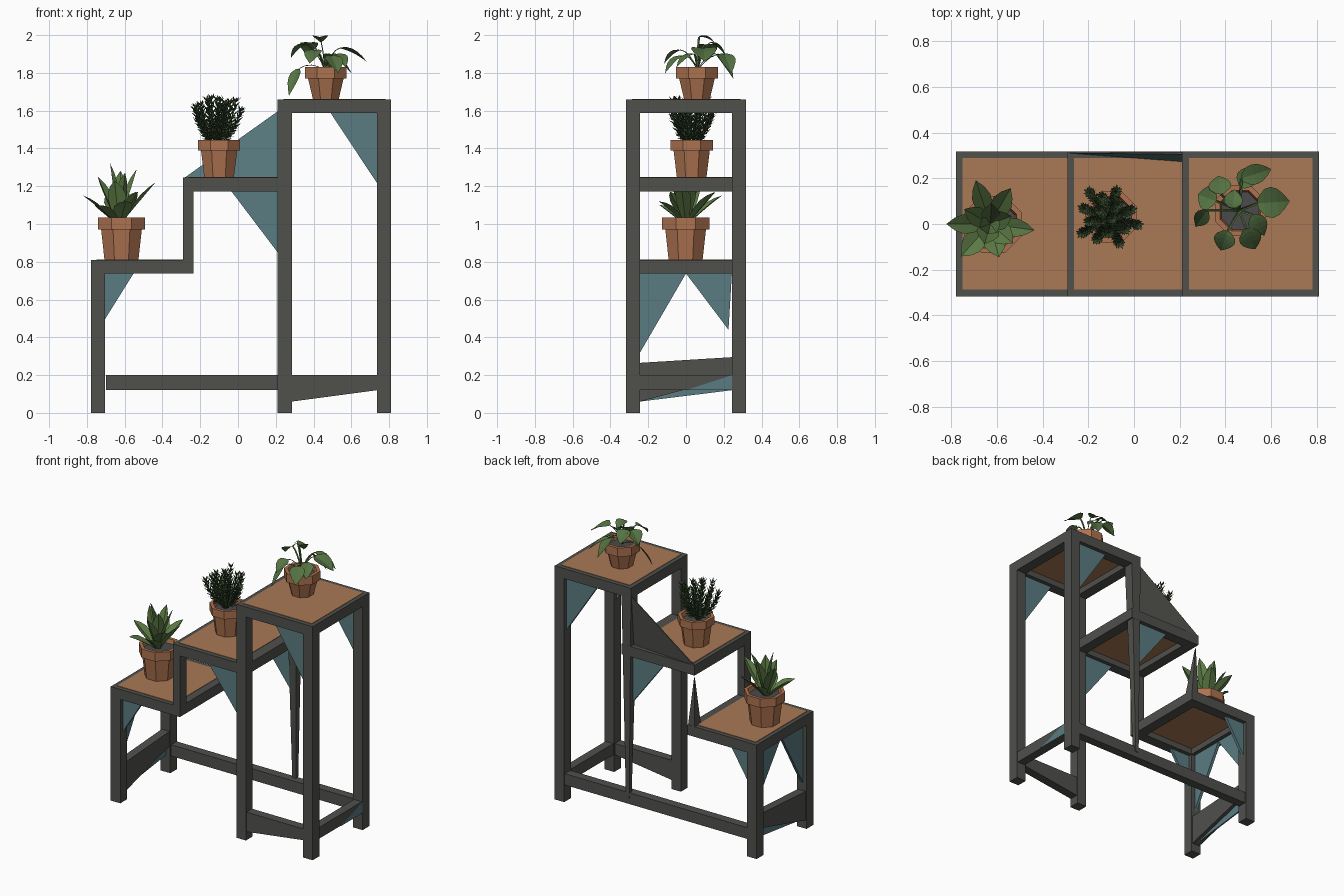
import bpy, math, random
from mathutils import Vector as V

if "Cube" in bpy.data.objects:
    bpy.data.objects.remove(bpy.data.objects["Cube"])

random.seed(4)

def mat(name, r, g, b):
    m = bpy.data.materials.new(name)
    m.diffuse_color = (r, g, b, 1)
    m.use_nodes = True
    m.node_tree.nodes["Principled BSDF"].inputs["Base Color"].default_value = m.diffuse_color
    return m

GRAY = mat("charcoal frame", 0.08, 0.08, 0.073)
TEAL = mat("teal brace", 0.10, 0.20, 0.22)
WOOD = mat("wood top", 0.40, 0.19, 0.09)
CLAY = mat("terracotta", 0.42, 0.17, 0.08)
SOIL = mat("soil", 0.07, 0.07, 0.07)
BROAD = mat("succulent green", 0.11, 0.20, 0.06)
HERB = mat("herb green", 0.04, 0.075, 0.027)
VINE = mat("vine green", 0.09, 0.17, 0.055)

def mesh(name, verts, faces, *mats):
    me = bpy.data.meshes.new(name)
    me.from_pydata([tuple(v) for v in verts], [], faces)
    for m in mats:
        me.materials.append(m)
    ob = bpy.data.objects.new(name, me)
    bpy.context.collection.objects.link(ob)
    return ob

BOX = [(0, 2, 3, 1), (4, 5, 7, 6), (0, 1, 5, 4), (2, 6, 7, 3), (0, 4, 6, 2), (1, 3, 7, 5)]

def box(name, xs, ys, zs, m, warp=None):
    vs = [V((x, y, z)) for z in zs for y in ys for x in xs]
    return mesh(name, [warp(v) for v in vs] if warp else vs, BOX, m)

def plate(name, tri, offset, *mats):
    """Triangular plate, thickened along offset."""
    a = [V(p) for p in tri]
    b = [p + V(offset) for p in a]
    return mesh(name, a + b, [(0, 1, 2), (5, 4, 3), (1, 0, 3, 4), (2, 1, 4, 5), (0, 2, 5, 3)], *mats)

# frame legs
Y, T = 0.318, 0.075
FRONT, BACK = (-Y, -Y + T), (Y - T, Y)
for side, ys in (("front", FRONT), ("back", BACK)):
    box(side + "_left_leg", (-0.778, -0.703), ys, (0, 0.81), GRAY)
    box(side + "_right_leg", (0.735, 0.81), ys, (0, 1.66), GRAY)
box("front_middle_leg", (0.21, 0.285), FRONT, (0, 1.66), GRAY)
box("front_step_post", (-0.29, -0.235), FRONT, (0.74, 1.245), GRAY)
# the rear middle leg and rear step post taper
box("back_middle_leg", (0.21, 0.285), BACK, (0.16, 1.62), GRAY,
    lambda v: v if v.z > 1 else V((0.225 + (v.x - 0.21) * 0.35, 0.29 + (v.y - 0.243) * 0.35, v.z)))
box("back_step_post", (-0.29, -0.235), BACK, (0.78, 1.15), GRAY,
    lambda v: v if v.z < 1 else V((-0.28 + (v.x + 0.29) * 0.06, 0.30 + (v.y - 0.243) * 0.06, v.z)))

# three shelves: frame rails and inset top
for name, x0, x1, z, p0, p1 in (("low", -0.778, -0.235, 0.81, -0.75, -0.29),
                                ("middle", -0.29, 0.285, 1.245, -0.262, 0.21),
                                ("high", 0.21, 0.81, 1.66, 0.24, 0.782)):
    zs = (z - 0.072, z)
    box(name + "_front_rail", (x0, x1), FRONT, zs, GRAY)
    box(name + "_back_rail", (x0, x1), BACK, zs, GRAY)
    box(name + "_left_rail", (x0, x0 + T), (-Y + T, Y - T), zs, GRAY)
    box(name + "_right_rail", (x1 - T, x1), (-Y + T, Y - T), zs, GRAY)
    box(name + "_shelf_top", (p0, p1), (-0.287, 0.288), (z - 0.03, z + 0.003), WOOD)

# floor stretchers
box("back_stretcher", (-0.70, 0.735), (0.25, 0.312), (0.12, 0.2), GRAY)
box("front_stretcher", (0.285, 0.735), (-0.312, -0.25), (0.06, 0.2), GRAY,
    lambda v: V((v.x, v.y, 0.12)) if v.z < 0.1 and v.x > 0.5 else v)
box("right_stretcher", (0.742, 0.803), (-0.243, 0.243), (0.12, 0.2), GRAY)
box("left_stretcher", (-0.77, -0.71), (-0.243, 0.243), (0.06, 0.265), GRAY,
    lambda v: V((v.x, v.y, 0.295 if v.z > 0.1 else 0.19)) if v.y > 0 else v)
plate("right_stretcher_brace", [(0.803, 0, 0.12), (0.803, 0.243, 0.12), (0.803, 0.243, 0.2)], (0.005, 0, 0), TEAL)
plate("left_stretcher_brace", [(-0.745, -0.243, 0.06), (-0.745, 0.243, 0.12), (-0.745, 0.243, 0.2)], (0.01, 0, 0), TEAL)

# triangular corner braces under the shelves
for side, y in (("front", -0.29), ("back", 0.27)):
    for name, x, dx, z, dz in (("low", -0.703, 0.15, 0.738, 0.24),
                               ("middle", 0.215, -0.25, 1.173, 0.33),
                               ("high", 0.735, -0.245, 1.588, 0.37)):
        plate(f"{side}_{name}_brace", [(x, y, z), (x + dx, y, z), (x, y, z - dz)], (0, 0.02, 0), TEAL)
plate("left_front_brace", [(-0.75, -0.243, 0.738), (-0.75, 0, 0.738), (-0.75, -0.243, 0.32)], (0.02, 0, 0), TEAL)
plate("left_back_brace", [(-0.75, 0.243, 0.738), (-0.75, 0, 0.738), (-0.75, 0.225, 0.44)], (0.02, 0, 0), TEAL)

# large rear panel: grey behind, teal in front
panel = plate("back_panel", [(-0.29, 0.31, 1.24), (0.215, 0.27, 1.22), (0.215, 0.305, 1.60)], (0, 0.008, 0), GRAY, TEAL)
for p in panel.data.polygons:
    p.material_index = 1 if p.center.y < 0.297 and abs(p.normal.y) > 0.9 else 0

# flower pots: eight-sided with rim and soil
def pot(name, x, y, z, h, r0, r1, rr, rim):
    prof = [(r0, 0), (r1, h - rim), (rr, h - rim), (rr, h), (rr - 0.022, h), (rr - 0.03, h - 0.03)]
    n, vs, fs = 8, [], []
    for r, dz in prof:
        for i in range(n):
            a = (i + 0.5) * math.tau / n
            vs.append((x + r * math.cos(a) * 1.06, y + r * math.sin(a) * 1.06, z + dz))
    for k in range(len(prof) - 1):
        for i in range(n):
            j = (i + 1) % n
            fs.append((k * n + i, k * n + j, k * n + n + j, k * n + n + i))
    fs += [tuple(range(n))[::-1], tuple(range(len(vs) - n, len(vs)))]
    ob = mesh(name, vs, fs, CLAY, SOIL)
    ob.data.polygons[len(fs) - 1].material_index = 1

pot("low_pot", -0.617, -0.002, 0.812, 0.222, 0.092, 0.11, 0.128, 0.062)
pot("middle_pot", -0.10, 0.03, 1.247, 0.198, 0.08, 0.098, 0.114, 0.055)
pot("high_pot", 0.465, 0.058, 1.662, 0.17, 0.07, 0.096, 0.113, 0.062)

# leaf blade along a bent path with a creased middle
def blade(vs, fs, a, b, c, w, prof, fold):
    a, b, c = V(a), V(b), V(c)
    o, n = len(vs), len(prof)
    side = (c - a).cross(V((0, 0, 1)))
    side = side.normalized() if side.length > 1e-4 else V((1, 0, 0))
    up = side.cross(c - a).normalized()
    for i, k in enumerate(prof):
        t = i / (n - 1)
        p = a * (1 - t) ** 2 + b * 2 * t * (1 - t) + c * t * t
        vs += [p - side * w * k + up * w * k * fold, p, p + side * w * k + up * w * k * fold]
    for i in range(n - 1):
        q = o + i * 3
        fs += [(q, q + 1, q + 4, q + 3), (q + 1, q + 2, q + 5, q + 4)]

def polar(c, ang, r, z):
    return (c[0] + r * math.cos(math.radians(ang)), c[1] + r * math.sin(math.radians(ang)), z)

# broad-leaved succulent: (angle, reach, tip height, half width)
vs, fs, c = [], [], (-0.63, 0.0)
for ang, r, z, w in ((108, 0.20, 1.15, 0.042), (180, 0.19, 1.15, 0.042), (228, 0.19, 1.10, 0.048),
                     (285, 0.15, 1.12, 0.05), (352, 0.195, 1.22, 0.04), (60, 0.18, 1.17, 0.045),
                     (150, 0.13, 1.25, 0.042), (320, 0.13, 1.17, 0.048), (20, 0.10, 1.29, 0.042),
                     (255, 0.09, 1.23, 0.05), (85, 0.09, 1.28, 0.042), (200, 0.05, 1.32, 0.038),
                     (310, 0.05, 1.27, 0.04)):
    blade(vs, fs, (*c, 0.99), polar(c, ang, r * 0.65, 1.02 + (z - 1.0) * 0.55), polar(c, ang, r, z),
          w, (0.35, 0.65, 0.95, 1, 0.65, 0.02), 0.35)
mesh("succulent_leaves", vs, fs, BROAD)

# needle-leaved herb: sprigs with rings of small needles
vs, fs, c = [], [], (-0.115, 0.025)
for s in range(15):
    ang = s * 137.5
    r = 0.02 + 0.115 * math.sqrt(s / 14)
    z = 1.66 - 0.6 * max(0, r - 0.06) + random.uniform(-0.03, 0.02)
    a, b, t = V((*c, 1.40)), V(polar(c, ang, r * 0.75, 1.48)), V(polar(c, ang, r, z))
    blade(vs, fs, a, b, t, 0.005, (1, 1, 1, 0.4), 0.5)
    for k in range(11):
        u = 0.25 + 0.75 * k / 10
        p = a * (1 - u) ** 2 + b * 2 * u * (1 - u) + t * u * u
        d = ((b - a) * (1 - u) + (t - b) * u).normalized()
        e = d.orthogonal().normalized()
        f = d.cross(e)
        for q in range(5):
            g = q * math.tau / 5 + k * 0.7
            out = e * math.cos(g) + f * math.sin(g)
            tip = p + out * 0.026 + d * 0.034
            wide = d.cross(out) * 0.007
            mid = p + (tip - p) * 0.5
            o = len(vs)
            vs += [p, mid + wide, tip, mid - wide]
            fs.append((o, o + 1, o + 2, o + 3))
mesh("herb_sprigs", vs, fs, HERB)

# trailing plant: stems with heart-shaped leaves (base, tip, half width)
vs, fs, c = [], [], V((0.46, 0.06, 1.81))
for p, q, w in (((0.47, 0.20, 1.90), (0.60, 0.24, 1.80), 0.045), ((0.54, 0.09, 1.93), (0.68, 0.10, 1.86), 0.068),
                ((0.49, -0.02, 1.89), (0.53, -0.11, 1.80), 0.05), ((0.41, -0.03, 1.92), (0.38, -0.115, 1.85), 0.048),
                ((0.32, 0.06, 1.82), (0.27, -0.01, 1.68), 0.034), ((0.36, 0.10, 1.95), (0.28, 0.13, 1.88), 0.055),
                ((0.38, 0.13, 1.96), (0.37, 0.21, 1.89), 0.05), ((0.43, 0.07, 1.99), (0.44, 0.15, 1.96), 0.042),
                ((0.52, 0.04, 1.90), (0.57, -0.05, 1.83), 0.042), ((0.47, 0.16, 1.90), (0.52, 0.25, 1.77), 0.045)):
    p, q = V(p), V(q)
    m = (c + p) / 2 + V((0, 0, 0.05))
    blade(vs, fs, c, m, p, 0.006, (1, 1, 1, 1, 1), 0.6)
    blade(vs, fs, p, (p + q) / 2 + V((0, 0, 0.02)), q, w, (0.35, 0.9, 1, 0.85, 0.5, 0.02), 0.25)
mesh("trailing_leaves", vs, fs, VINE)
